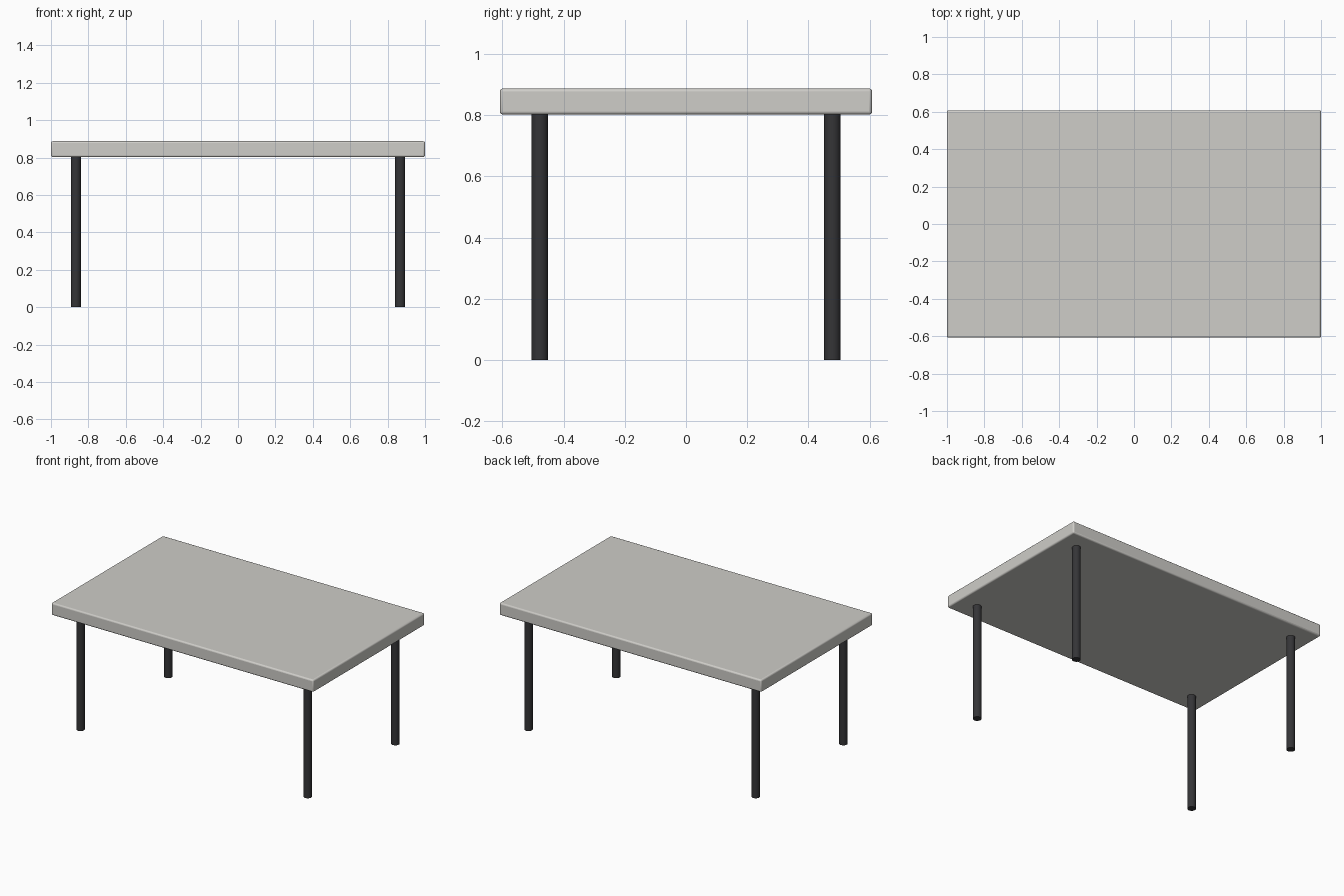
import bpy
from math import radians

if "Cube" in bpy.data.objects:
    bpy.data.objects.remove(bpy.data.objects["Cube"])

LENGTH, DEPTH = 2.0, 1.216
UNDERSIDE, TOP = 0.802, 0.887
LEG_X, LEG_Y, LEG_R = 0.867, 0.478, 0.027


def material(name, color):
    mat = bpy.data.materials.new(name)
    mat.diffuse_color = (*color, 1)
    mat.use_nodes = True
    mat.node_tree.nodes["Principled BSDF"].inputs["Base Color"].default_value = mat.diffuse_color
    return mat


pale = material("pale_top", (0.62, 0.61, 0.58))
dark = material("dark_metal", (0.035, 0.035, 0.038))

# Table top: slab with softly rounded edges
bpy.ops.mesh.primitive_cube_add(size=1, location=(0, 0, (UNDERSIDE + TOP) / 2))
top = bpy.context.object
top.name = "table_top"
top.scale = (LENGTH, DEPTH, TOP - UNDERSIDE)
bpy.ops.object.transform_apply(location=False, rotation=False, scale=True)
top.data.materials.append(pale)
bevel = top.modifiers.new("rounded_edges", "BEVEL")
bevel.width = 0.01
bevel.segments = 3
bpy.ops.object.shade_smooth_by_angle(angle=radians(40))

# Four round legs, inset from the corners
for side, sx in (("left", -1), ("right", 1)):
    for end, sy in (("front", -1), ("back", 1)):
        bpy.ops.mesh.primitive_cylinder_add(
            vertices=32, radius=LEG_R, depth=UNDERSIDE,
            location=(sx * LEG_X, sy * LEG_Y, UNDERSIDE / 2))
        leg = bpy.context.object
        leg.name = f"{end}_{side}_leg"
        leg.data.materials.append(dark)
        bpy.ops.object.shade_smooth_by_angle(angle=radians(40))
